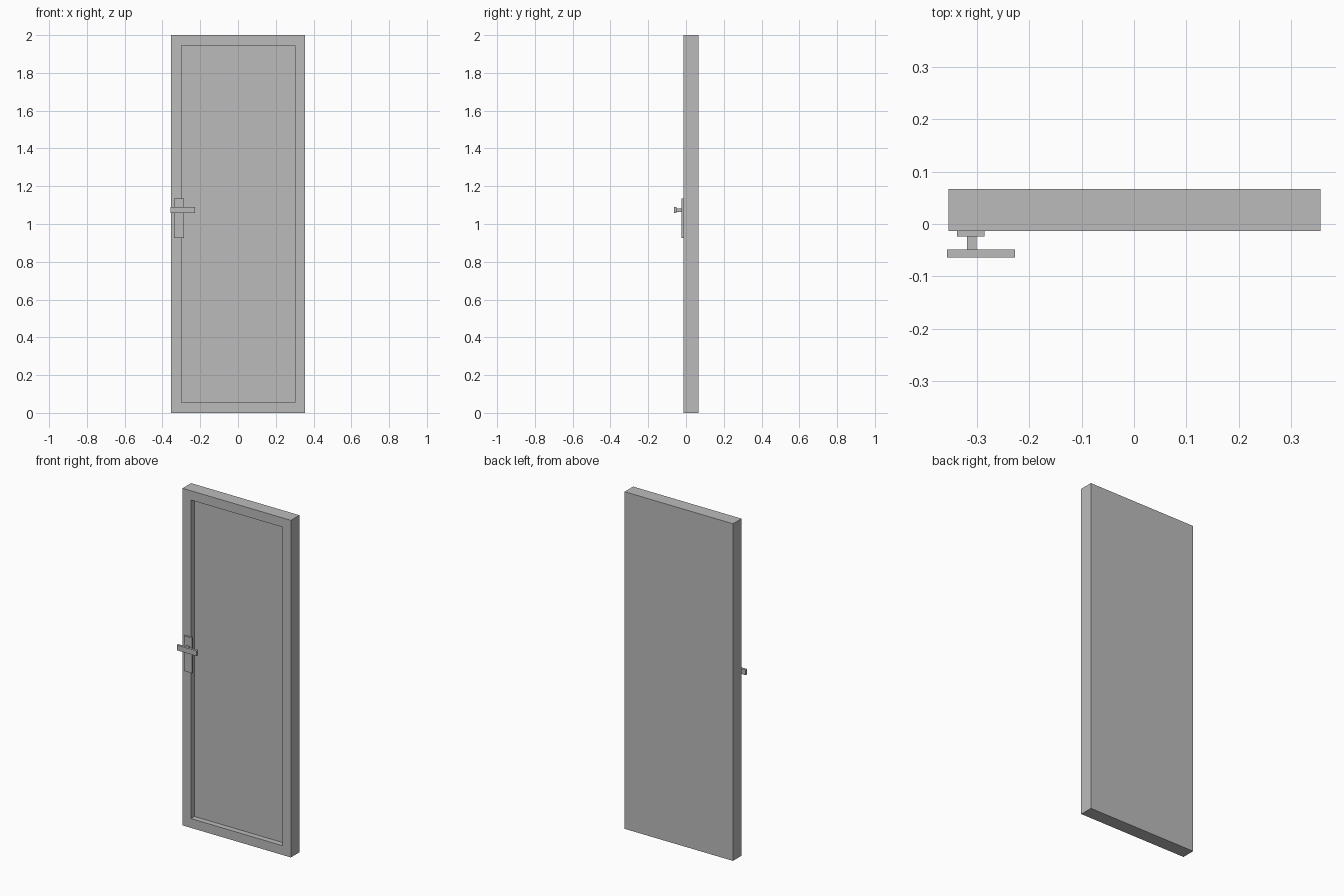
import bpy
import bmesh
from mathutils import Vector

cube = bpy.data.objects.get("Cube")
if cube:
    bpy.data.objects.remove(cube, do_unlink=True)

# One grey for the whole model
grey = bpy.data.materials.new("plain grey")
grey.use_nodes = True
colour = (0.5, 0.5, 0.5, 1)
grey.diffuse_color = colour
grey.node_tree.nodes["Principled BSDF"].inputs["Base Color"].default_value = colour


def box(name, low, high, shape=None):
    """Box between two corners; shape may edit its mesh further."""
    low, high = Vector(low), Vector(high)
    bm = bmesh.new()
    bmesh.ops.create_cube(bm, size=1)
    for v in bm.verts:
        v.co = (low + high) / 2 + v.co * (high - low)
    if shape:
        shape(bm)
    mesh = bpy.data.meshes.new(name)
    bm.to_mesh(mesh)
    bm.free()
    mesh.materials.append(grey)
    obj = bpy.data.objects.new(name, mesh)
    bpy.context.collection.objects.link(obj)
    return obj


def recess_front(bm):
    """Sink a framed panel into the front face."""
    bm.normal_update()
    front = min(bm.faces, key=lambda f: f.normal.y)
    bmesh.ops.inset_individual(bm, faces=[front], thickness=0.078)
    panel = bmesh.ops.extrude_discrete_faces(bm, faces=[front])["faces"]
    bmesh.ops.translate(bm, verts=panel[0].verts, vec=(0, 0.033, 0))


# Door slab with sunken panel
box("door_leaf", (-0.355, -0.013, 0), (0.356, 0.067, 2), recess_front)

# Handle: back plate, stem and lever
box("handle_plate", (-0.338, -0.024, 0.925), (-0.286, -0.013, 1.134))
box("handle_stem", (-0.319, -0.049, 1.064), (-0.301, -0.024, 1.082))
box("handle_lever", (-0.357, -0.064, 1.058), (-0.227, -0.049, 1.089))
